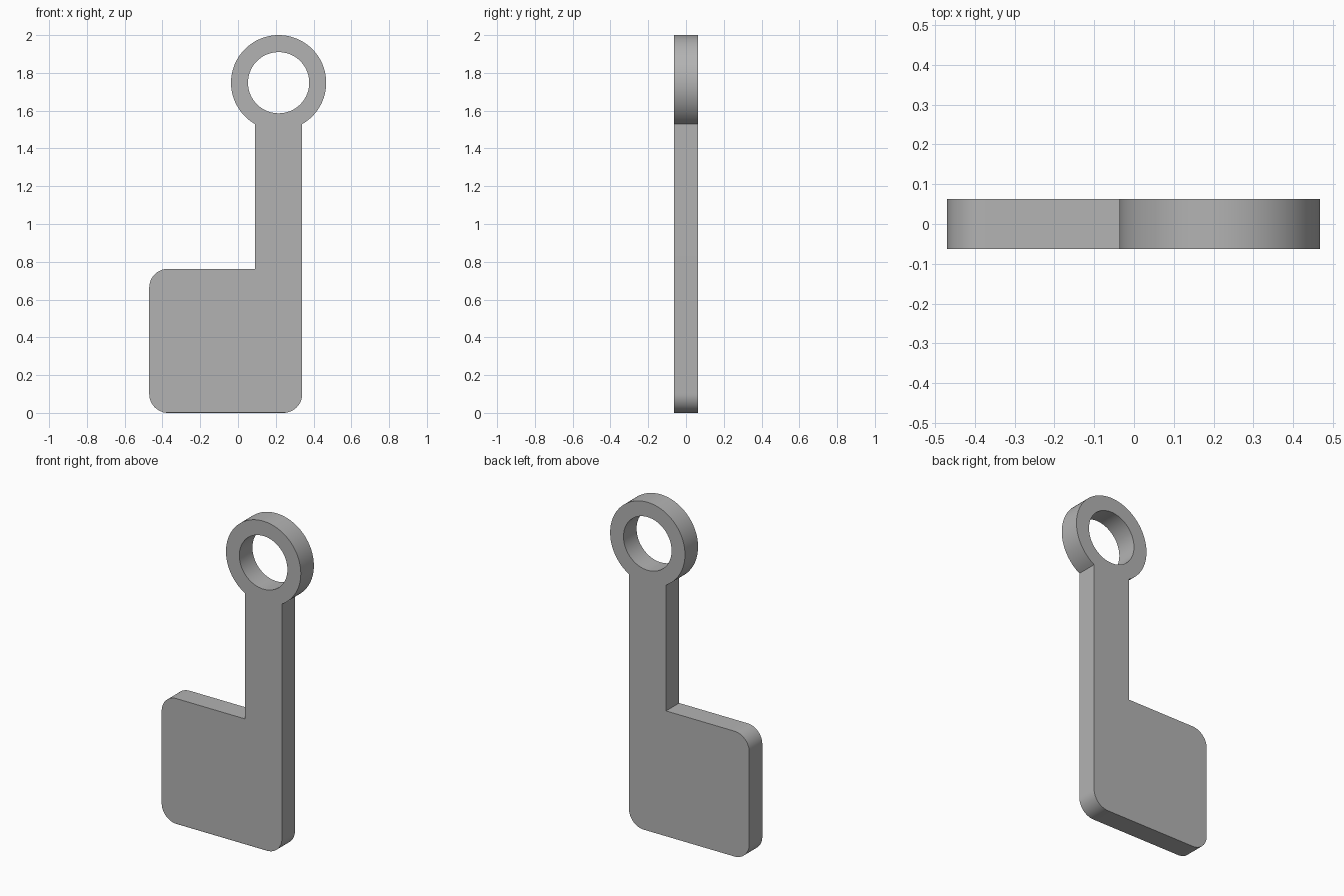
import bpy, bmesh
from math import radians, cos, sin, acos, pi
from mathutils import Matrix

cube = bpy.data.objects.get("Cube")
if cube:
    bpy.data.objects.remove(cube, do_unlink=True)

DEPTH = 0.126
LEFT, RIGHT, SHAFT = -0.47, 0.34, 0.09
PLATE_TOP, CORNER = 0.763, 0.1
CX, CZ, R_OUT, R_IN = 0.215, 1.748, 0.252, 0.162


def arc(cx, cz, r, start, end, steps):
    """Points along a circular arc, angles in radians."""
    angles = [start + (end - start) * i / steps for i in range(steps + 1)]
    return [(cx + r * cos(a), cz + r * sin(a)) for a in angles]


# Outline: rounded plate, shaft and ring head in one loop
half_gap = pi / 2 - acos((RIGHT - SHAFT) / 2 / R_OUT)
outline = (
    arc(LEFT + CORNER, CORNER, CORNER, pi, 1.5 * pi, 12)
    + arc(RIGHT - CORNER, CORNER, CORNER, 1.5 * pi, 2 * pi, 12)
    + arc(CX, CZ, R_OUT, -pi / 2 + half_gap, 1.5 * pi - half_gap, 72)
    + [(SHAFT, PLATE_TOP)]
    + arc(LEFT + CORNER, PLATE_TOP - CORNER, CORNER, pi / 2, pi, 12)
)
hole = arc(CX, CZ, R_IN, 0, 2 * pi, 72)[:-1]

# Filled, extruded profile
curve = bpy.data.curves.new("profile", "CURVE")
curve.dimensions = "2D"
curve.fill_mode = "BOTH"
curve.extrude = DEPTH / 2
for loop in (outline, hole):
    spline = curve.splines.new("POLY")
    spline.points.add(len(loop) - 1)
    for point, (x, z) in zip(spline.points, loop):
        point.co = (x, z, 0, 1)
    spline.use_cyclic_u = True

obj = bpy.data.objects.new("ring_handled_plate", curve)
bpy.context.collection.objects.link(obj)
bpy.ops.object.select_all(action="DESELECT")
obj.select_set(True)
bpy.context.view_layer.objects.active = obj
bpy.ops.object.convert(target="MESH")
obj = bpy.context.object

# Weld the caps to the walls and stand the plate upright
bm = bmesh.new()
bm.from_mesh(obj.data)
bmesh.ops.remove_doubles(bm, verts=bm.verts, dist=0.0001)
bm.transform(Matrix.Rotation(radians(90), 4, "X"))
bmesh.ops.dissolve_limit(bm, angle_limit=radians(0.5), verts=bm.verts, edges=bm.edges)
bmesh.ops.recalc_face_normals(bm, faces=bm.faces)
bm.to_mesh(obj.data)
bm.free()
bpy.ops.object.shade_smooth_by_angle(angle=radians(30))

# Single grey finish
grey = bpy.data.materials.new("plain_grey")
grey.use_nodes = True
colour = (0.45, 0.45, 0.45, 1)
grey.diffuse_color = colour
grey.node_tree.nodes["Principled BSDF"].inputs["Base Color"].default_value = colour
obj.data.materials.clear()
obj.data.materials.append(grey)
